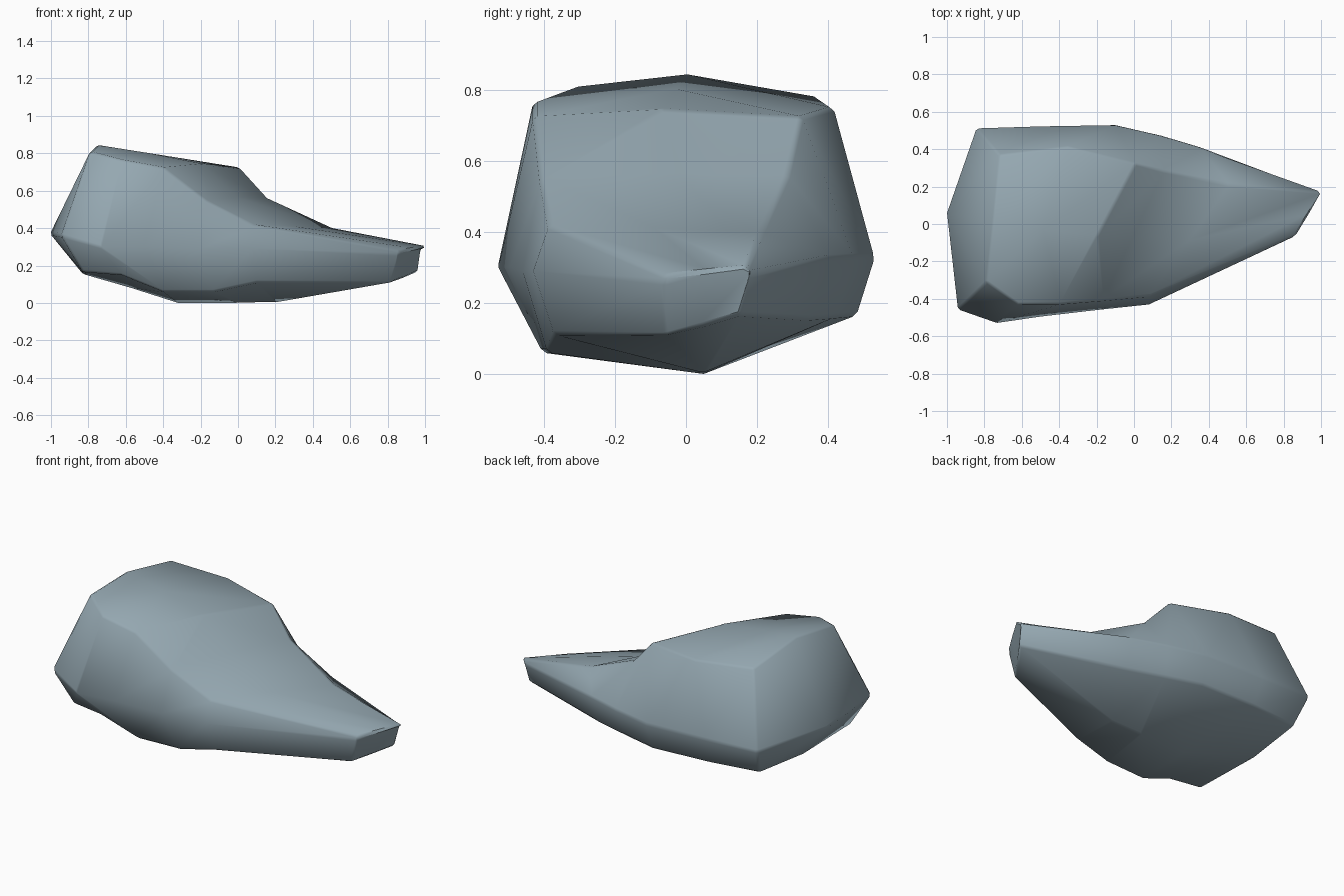
import bpy, bmesh
from mathutils import Vector

if "Cube" in bpy.data.objects:
    bpy.data.objects.remove(bpy.data.objects["Cube"])

# Cross-sections from the blunt end to the thin tip. Each runs:
# top front, top back, back waist, back foot, base, front foot, front waist
SECTIONS = [
    [(-.79, -.31, .81), (-.72, .37, .78), (-.845, .515, .35), (-.80, .43, .18),
     (-.83, .05, .155), (-.83, -.42, .165), (-.945, -.46, .36)],
    [(-.62, -.43, .765), (-.35, .415, .75), (-.50, .525, .34), (-.48, .47, .175),
     (-.57, .05, .08), (-.62, -.43, .15), (-.74, -.53, .30)],
    [(-.40, -.43, .725), (.01, .325, .725), (-.10, .532, .33), (-.10, .48, .165),
     (-.32, .05, 0), (-.40, -.405, .06), (-.50, -.495, .30)],
    [(-.17, -.41, .55), (.16, .285, .56), (.15, .475, .33), (.12, .42, .16),
     (0, .05, 0), (-.13, -.39, .06), (-.20, -.46, .29)],
    [(.08, -.385, .42), (.51, .21, .40), (.35, .415, .33), (.36, .35, .155),
     (.20, .05, .003), (.10, -.37, .11), (.08, -.43, .29)],
    [(.865, -.06, .28), (1.01, .17, .305), (.985, .175, .28), (.965, .155, .165),
     (.89, .05, .135), (.82, -.06, .105), (.86, -.065, .25)],
]
CROWN = [.05, .045, .02, .01, 0, 0]   # rise of the ridge along the top

bm = bmesh.new()
rings = []
for pts, rise in zip(SECTIONS, CROWN):
    v = [Vector(p) for p in pts]
    ridge = (v[0] + v[1]) / 2 + Vector((0, -rise / 2, rise))
    v.insert(1, ridge)
    rings.append([bm.verts.new(p) for p in v])

# Skin between the sections
n = len(rings[0])
for a, b in zip(rings, rings[1:]):
    for i in range(n):
        j = (i + 1) % n
        bm.faces.new((a[i], a[j], b[j], b[i]))

# Pointed blunt end and flat tip
pole = bm.verts.new((-1.005, .06, .37))
for i in range(n):
    bm.faces.new((pole, rings[0][(i + 1) % n], rings[0][i]))
bm.faces.new(rings[-1])
bmesh.ops.recalc_face_normals(bm, faces=bm.faces)

mesh = bpy.data.meshes.new("rock")
bm.to_mesh(mesh)
bm.free()
rock = bpy.data.objects.new("rock", mesh)
bpy.context.collection.objects.link(rock)

# Blue-grey stone
stone = bpy.data.materials.new("stone")
stone.diffuse_color = (.30, .39, .44, 1)
stone.use_nodes = True
stone.node_tree.nodes["Principled BSDF"].inputs["Base Color"].default_value = stone.diffuse_color
mesh.materials.append(stone)

# Slightly worn edges
bevel = rock.modifiers.new("worn_edges", 'BEVEL')
bevel.width = .012
bevel.segments = 1
bevel.limit_method = 'ANGLE'
bevel.angle_limit = .6

bpy.context.view_layer.objects.active = rock
rock.select_set(True)
bpy.ops.object.shade_smooth_by_angle(angle=1.2)
